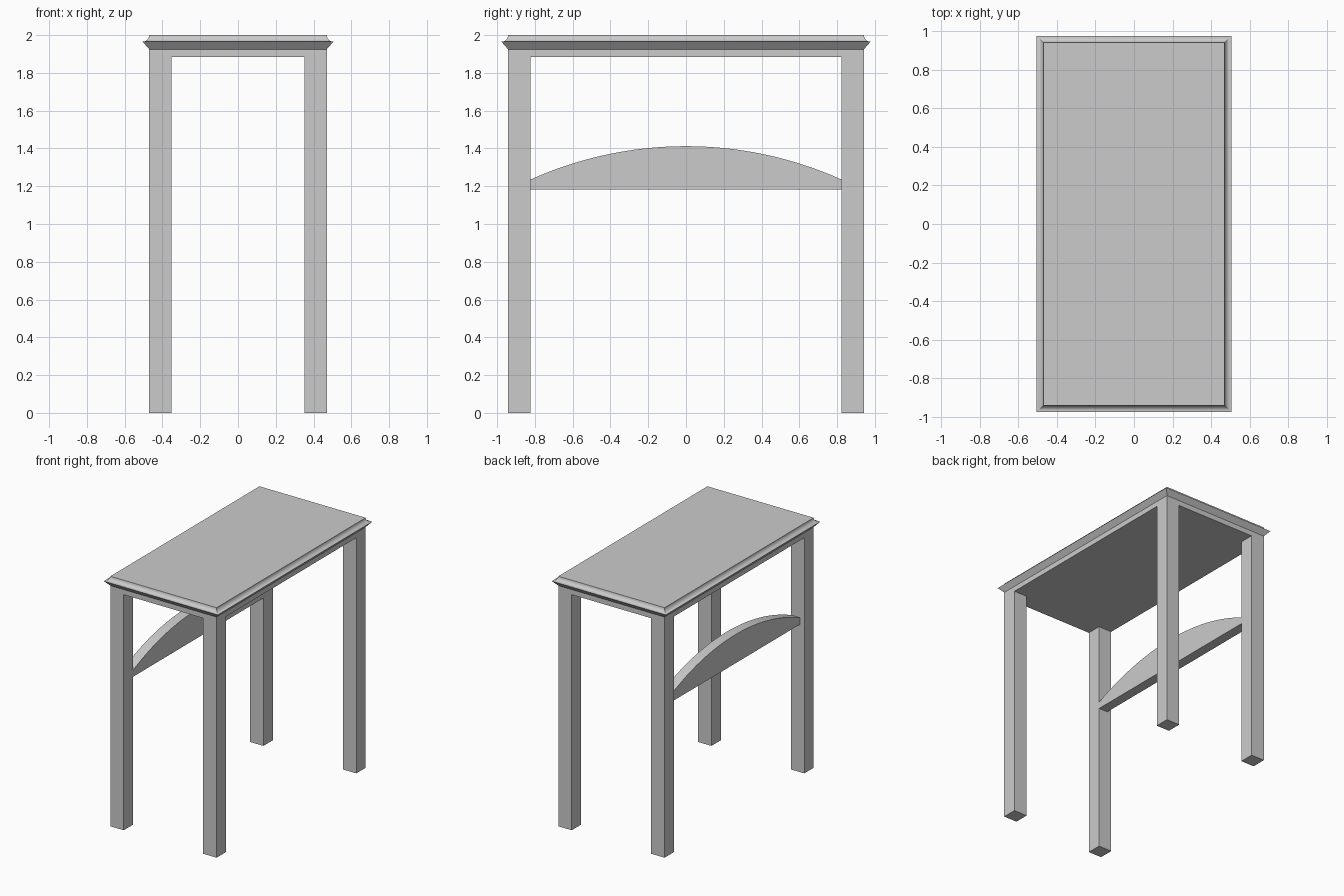
import bpy, bmesh, math

if "Cube" in bpy.data.objects:
    bpy.data.objects.remove(bpy.data.objects["Cube"])

grey = bpy.data.materials.new("plain grey")
grey.diffuse_color = (0.6, 0.6, 0.6, 1)
grey.use_nodes = True
grey.node_tree.nodes["Principled BSDF"].inputs["Base Color"].default_value = grey.diffuse_color

HX, HY = 0.47, 0.942      # half size of the frame
LEG = 0.118               # leg thickness
APRON_Z, MOULD_Z, TIP_Z, TOP_Z = 1.884, 1.925, 1.965, 2.0
FLARE = 0.035             # overhang of the moulding


def finish(name, bm, smooth=False):
    bmesh.ops.recalc_face_normals(bm, faces=bm.faces)
    mesh = bpy.data.meshes.new(name)
    bm.to_mesh(mesh)
    bm.free()
    mesh.materials.append(grey)
    ob = bpy.data.objects.new(name, mesh)
    bpy.context.collection.objects.link(ob)
    if smooth:
        bpy.ops.object.select_all(action='DESELECT')
        ob.select_set(True)
        bpy.context.view_layer.objects.active = ob
        bpy.ops.object.shade_smooth_by_angle(angle=math.radians(25))
    return ob


def box(name, x0, x1, y0, y1, z0, z1):
    bm = bmesh.new()
    bmesh.ops.create_cube(bm, size=1)
    for v in bm.verts:
        v.co = ((x0 + x1) / 2 + v.co.x * (x1 - x0),
                (y0 + y1) / 2 + v.co.y * (y1 - y0),
                (z0 + z1) / 2 + v.co.z * (z1 - z0))
    return finish(name, bm)


# Four square legs
for sx, side in ((-1, "left"), (1, "right")):
    for sy, end in ((-1, "front"), (1, "back")):
        xs = sorted((sx * HX, sx * (HX - LEG)))
        ys = sorted((sy * HY, sy * (HY - LEG)))
        box(f"{end}_{side}_leg", *xs, *ys, 0, APRON_Z)

# Table top: slab edge, undercut slope and cove, stacked as rectangular rings
profile = [(0, APRON_Z), (0, MOULD_Z), (FLARE, TIP_Z)]
for i in range(1, 9):
    a = math.pi / 2 * i / 8
    profile.append((FLARE * (1 - math.sin(a)), TOP_Z - (TOP_Z - TIP_Z) * math.cos(a)))
bm = bmesh.new()
rings = [[bm.verts.new((sx * (HX + o), sy * (HY + o), z))
          for sx, sy in ((-1, -1), (1, -1), (1, 1), (-1, 1))] for o, z in profile]
for low, high in zip(rings, rings[1:]):
    for i in range(4):
        j = (i + 1) % 4
        bm.faces.new((low[i], low[j], high[j], high[i]))
bm.faces.new(rings[0][::-1])
bm.faces.new(rings[-1])
finish("table_top", bm, smooth=True)

# Arched stretcher board between the left legs
half, base, shoulder, crown = HY - LEG, 1.182, 1.235, 1.412
sag = crown - shoulder
radius = (half ** 2 + sag ** 2) / (2 * sag)
sweep = math.asin(half / radius)
outline = [(-half, base), (half, base)]
for i in range(33):
    a = sweep * (1 - 2 * i / 32)
    outline.append((radius * math.sin(a), crown - radius * (1 - math.cos(a))))
bm = bmesh.new()
face = bm.faces.new([bm.verts.new((-HX + LEG, y, z)) for y, z in outline])
ext = bmesh.ops.extrude_face_region(bm, geom=[face])
for v in ext["geom"]:
    if isinstance(v, bmesh.types.BMVert):
        v.co.x -= 0.08
finish("arched_stretcher", bm, smooth=True)
